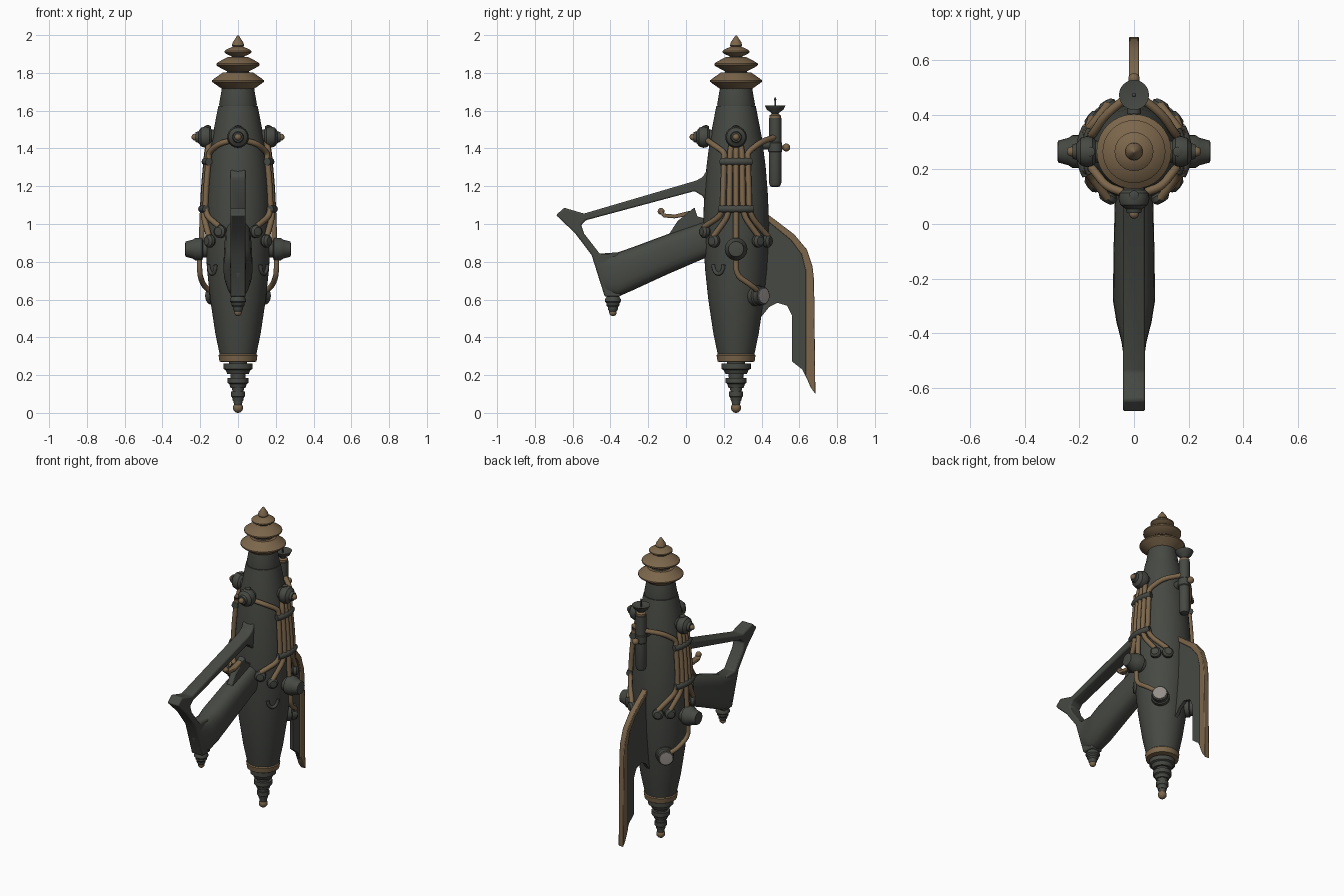
import bpy, bmesh, math
from mathutils import Vector

cube = bpy.data.objects.get("Cube")
if cube:
    bpy.data.objects.remove(cube, do_unlink=True)

AXIS_Y = 0.265
UP = Vector((0, 0, 1))


def material(name, color):
    mat = bpy.data.materials.new(name)
    mat.use_nodes = True
    mat.diffuse_color = (*color, 1)
    mat.node_tree.nodes["Principled BSDF"].inputs["Base Color"].default_value = (*color, 1)
    return mat


DARK = material("dark gunmetal", (0.062, 0.066, 0.056))
BRONZE = material("aged bronze", (0.2, 0.132, 0.07))
GLASS = material("pale gauge glass", (0.3, 0.27, 0.25))


def add_object(name, mesh, mat, angle=0.6):
    mesh.materials.clear()
    mesh.materials.append(mat)
    mesh.shade_smooth()
    mesh.set_sharp_from_angle(angle=angle)
    obj = bpy.data.objects.new(name, mesh)
    bpy.context.collection.objects.link(obj)
    return obj


def finish(name, bm, mat, angle=0.6):
    bmesh.ops.remove_doubles(bm, verts=bm.verts, dist=0.0001)
    bmesh.ops.recalc_face_normals(bm, faces=bm.faces)
    mesh = bpy.data.meshes.new(name)
    bm.to_mesh(mesh)
    bm.free()
    return add_object(name, mesh, mat, angle)


def loft(name, rings, mat):
    """Skin a list of closed rings and cap both ends."""
    bm = bmesh.new()
    loops = [[bm.verts.new(p) for p in ring] for ring in rings]
    count = len(loops[0])
    for a, b in zip(loops, loops[1:]):
        for i in range(count):
            j = (i + 1) % count
            bm.faces.new((a[i], a[j], b[j], b[i]))
    bm.faces.new(loops[0])
    bm.faces.new(loops[-1])
    return finish(name, bm, mat)


def lathe(name, profile, mat, origin=(0, AXIS_Y, 0), axis=UP, seg=32):
    """Turn (radius, height) pairs around an axis."""
    turn = UP.rotation_difference(Vector(axis))
    rings = []
    for r, h in profile:
        r = max(r, 0.00001)
        rings.append([Vector(origin) + turn @ Vector((r * math.cos(t), r * math.sin(t), h))
                      for t in (math.tau * k / seg for k in range(seg))])
    return loft(name, rings, mat)


def ball(name, center, radius, mat):
    arc = [math.pi * k / 10 for k in range(11)]
    return lathe(name, [(radius * math.sin(t), -radius * math.cos(t)) for t in arc],
                 mat, center, seg=16)


def plate(name, outline, half, mat, bevel=0.0):
    """Extrude a (y, z) outline across x."""
    bm = bmesh.new()
    face = bm.faces.new([bm.verts.new((-half, y, z)) for y, z in outline])
    extruded = bmesh.ops.extrude_face_region(bm, geom=[face])["geom"]
    for v in extruded:
        if isinstance(v, bmesh.types.BMVert):
            v.co.x = half
    obj = finish(name, bm, mat)
    if bevel:
        mod = obj.modifiers.new("soft edges", "BEVEL")
        mod.width, mod.segments = bevel, 2
    return obj


def tube(name, points, radius, mat):
    """Round pipe along a path with softened elbows."""
    pts = [Vector(p) for p in points]
    for _ in range(2):
        cut = [pts[0]]
        for a, b in zip(pts, pts[1:]):
            cut += [a.lerp(b, 0.2), a.lerp(b, 0.8)]
        pts = cut + [pts[-1]]
    curve = bpy.data.curves.new(name, "CURVE")
    curve.dimensions = "3D"
    curve.bevel_depth, curve.bevel_resolution = radius, 3
    curve.use_fill_caps = True
    spline = curve.splines.new("POLY")
    spline.points.add(len(pts) - 1)
    for sp, p in zip(spline.points, pts):
        sp.co = (*p, 1)
    temp = bpy.data.objects.new("temp", curve)
    mesh = bpy.data.meshes.new_from_object(temp)
    bpy.data.objects.remove(temp)
    return add_object(name, mesh, mat, 0.9)


# Main hull
HULL = [(0.093, 0.29), (0.12, 0.42), (0.147, 0.6), (0.164, 0.76), (0.172, 0.9), (0.174, 1.0),
        (0.169, 1.15), (0.157, 1.3), (0.138, 1.45), (0.113, 1.58), (0.104, 1.625)]
lathe("hull", HULL, DARK, seg=48)
lathe("nose_collar", [(0.098, 1.62), (0.1, 1.635), (0.085, 1.72)], DARK, seg=48)


def hull_radius(z):
    for (r, h), (r2, h2) in zip(HULL, HULL[1:]):
        if h <= z <= h2:
            return r + (r2 - r) * (z - h) / (h2 - h)
    return HULL[-1][0]


def on_hull(side, angle, z, off=0.0):
    """Point over the hull; angle 0 is the flank, positive turns to the back."""
    r = hull_radius(z) + off
    return Vector((side * r * math.cos(angle), AXIS_Y + r * math.sin(angle), z))


# Nose discs and tip
lathe("nose_core", [(0.068, 1.78), (0.05, 1.83), (0.02, 1.94)], DARK)
for name, z, r, base, height in (("lower", 1.757, 0.137, 0.08, 0.045),
                                 ("middle", 1.845, 0.115, 0.052, 0.04),
                                 ("upper", 1.912, 0.071, 0.028, 0.027)):
    lathe(f"{name}_nose_disc", [(base, z - height), (r - 0.01, z - 0.012), (r, z - 0.004),
                               (r, z + 0.004), (r - 0.01, z + 0.012), (base, z + height)], BRONZE)
lathe("nose_tip", [(0.018, 1.93), (0.032, 1.945), (0.029, 1.96), (0.006, 1.995), (0, 2)], BRONZE)

# Tail band, stepped cone and ball
lathe("tail_band", [(0.09, 0.27), (0.098, 0.272), (0.103, 0.305), (0.096, 0.312)], BRONZE, seg=48)
lathe("tail_stem", [(0.02, 0.03), (0.028, 0.1), (0.05, 0.28)], DARK)
for k, (z, r, h) in enumerate(((0.205, 0.078, 0.056), (0.132, 0.055, 0.054), (0.062, 0.037, 0.05))):
    lathe(f"tail_step_{k + 1}", [(r * 0.72, z), (r * 0.85, z + h * 0.4), (r, z + h * 0.5),
                                 (r, z + h)], DARK)
ball("tail_ball", (0, AXIS_Y, 0.027), 0.027, BRONZE)

# Grip: rounded sections as (y, top, bottom, half width)
rings = []
for y, top, low, half in ((0.16, 1.03, 0.84, 0.065), (0.09, 1.01, 0.815, 0.07),
                          (-0.1, 0.945, 0.733, 0.075), (-0.28, 0.878, 0.65, 0.077),
                          (-0.36, 0.85, 0.615, 0.064), (-0.43, 0.845, 0.618, 0.046),
                          (-0.47, 0.84, 0.74, 0.04)):
    ring = []
    for k in range(20):
        c, s = math.cos(math.tau * k / 20), math.sin(math.tau * k / 20)
        ring.append((half * math.copysign(abs(c) ** 0.75, c), y,
                     (top + low) / 2 + (top - low) / 2 * math.copysign(abs(s) ** 0.75, s)))
    rings.append(ring)
loft("grip", rings, DARK)

# Handle frame with upper bar and rear horn
plate("handle_frame", [(0.15, 1.31), (0.11, 1.285), (0.09, 1.25), (0.055, 1.23), (-0.54, 1.055),
                       (-0.645, 1.086), (-0.688, 1.047), (-0.588, 0.952), (-0.5, 0.836),
                       (-0.43, 0.615), (-0.346, 0.615), (-0.36, 0.84), (-0.456, 0.842),
                       (-0.54, 0.95), (-0.555, 0.995), (-0.53, 1.02), (0.045, 1.174),
                       (0.085, 1.15), (0.12, 1.1), (0.15, 1.1)], 0.041, DARK, 0.008)
for k in range(3):
    z, r = 0.59 - 0.02 * k, 0.043 - 0.008 * k
    lathe(f"grip_foot_{k + 1}", [(r * 0.7, z - 0.014), (r, z), (r, z + 0.01), (r * 0.7, z + 0.03)],
          DARK, (0, -0.387, 0), seg=24)
ball("grip_foot_ball", (0, -0.387, 0.532), 0.02, BRONZE)

# Trigger
plate("trigger_mount", [(-0.1, 0.93), (-0.045, 1.015), (0.045, 1.088), (0.06, 1.04),
                        (0.14, 1.02), (0.14, 0.95)], 0.022, DARK, 0.004)
plate("trigger", [(0.02, 1.07), (-0.06, 1.05), (-0.115, 1.055), (-0.135, 1.078), (-0.145, 1.068),
                  (-0.12, 1.035), (-0.06, 1.03), (0.02, 1.045)], 0.018, BRONZE, 0.004)
ball("trigger_tip", (0, -0.132, 1.067), 0.018, BRONZE)

# Rear fin and its edge strip
plate("fin", [(0.3, 1.04), (0.435, 1.04), (0.565, 0.935), (0.63, 0.85), (0.65, 0.76),
              (0.65, 0.16), (0.615, 0.23), (0.562, 0.272), (0.562, 0.515), (0.536, 0.567),
              (0.483, 0.583), (0.44, 0.56), (0.4, 0.51), (0.3, 0.55)], 0.011, DARK)
plate("fin_edge", [(0.42, 1.06), (0.435, 1.05), (0.573, 0.945), (0.64, 0.865), (0.67, 0.775),
                   (0.678, 0.7), (0.685, 0.1), (0.66, 0.135), (0.632, 0.2), (0.632, 0.76),
                   (0.612, 0.84), (0.555, 0.915), (0.42, 1.025)], 0.018, BRONZE, 0.004)


# Upper bulbs on both flanks and the front
def upper_bulb(name, direction):
    at = (0, AXIS_Y, 1.46)
    lathe(name, [(0.036, 0.1), (0.04, 0.14), (0.053, 0.152), (0.057, 0.172), (0.05, 0.195),
                 (0.03, 0.21), (0.026, 0.225), (0, 0.227)], DARK, at, direction, 24)
    ball(name + "_tip", Vector(at) + Vector(direction) * 0.228, 0.018, BRONZE)
    lathe(name + "_cap", [(0.018, 0.04), (0.018, 0.058), (0, 0.065)], DARK,
          Vector(at) + Vector(direction) * 0.16, seg=12)


upper_bulb("front_bulb", (0, -1, 0))
for label, side in (("left", 1), ("right", -1)):
    upper_bulb(label + "_bulb", (side, 0, 0))

    # Bundle of five pipes with fanned sockets
    for i in range(-2, 3):
        a = 0.19 * i
        target, low = 0.0, 0.88
        if i:
            target = math.copysign(0.27 + 0.39 * abs(i), i)
            low = 0.975 if i == -2 else 0.925
        path = [on_hull(side, a, z, 0.016) for z in (1.34, 1.2, 1.05)]
        path.append(on_hull(side, target, low + 0.01, 0.022))
        if i == -2:
            top = [on_hull(side, -1.4, 1.445, 0.018), on_hull(side, -0.9, 1.425, 0.022)]
        elif i == 2:
            top = [Vector((side * 0.015, 0.472, 1.46)), on_hull(side, 0.9, 1.435, 0.03)]
        else:
            top = [on_hull(side, a * 0.7, 1.44, 0.012)]
        tube(f"{label}_pipe_{i + 3}", top + [on_hull(side, a, 1.38, 0.018)] + path, 0.0155, BRONZE)
        if i:
            out = Vector((side * math.cos(target), math.sin(target), 0))
            lathe(f"{label}_socket_{i + 3}", [(0.026, 0.14), (0.026, 0.175), (0.034, 0.182),
                  (0.034, 0.2), (0.022, 0.212), (0, 0.214)], DARK, (0, AXIS_Y, low - 0.015), out, 20)
    for k, z in enumerate((1.33, 1.08)):
        tube(f"{label}_clamp_{k + 1}", [on_hull(side, 0.095 * n, z, 0.02) for n in range(-5, 6)],
             0.02, DARK)

    # Large flank socket with the pipe down to the gauge
    lathe(label + "_flank_socket", [(0.045, 0.13), (0.045, 0.185), (0.06, 0.19), (0.06, 0.225),
          (0.05, 0.24), (0.04, 0.278), (0.03, 0.28), (0, 0.28)], DARK, (0, AXIS_Y, 0.867),
          (side, 0, 0), 24)
    tube(label + "_gauge_pipe", [on_hull(side, 0, 0.85, 0.035), on_hull(side, 0, 0.73, 0.042),
         on_hull(side, 0.42, 0.675, 0.045), on_hull(side, 0.75, 0.635, 0.035)], 0.0145, BRONZE)
    out = Vector((side * math.cos(0.8), math.sin(0.8), 0))
    lathe(label + "_gauge_case", [(0.055, 0.12), (0.055, 0.165), (0.048, 0.17), (0.048, 0.2),
          (0.042, 0.203)], DARK, (0, AXIS_Y, 0.62), out)
    lathe(label + "_gauge_face", [(0.042, 0.2), (0.04, 0.206), (0, 0.208)], GLASS,
          (0, AXIS_Y, 0.62), out)

    # Crescent vent low on the front quarter
    tube(label + "_vent", [on_hull(side, -0.6 + 0.2 * math.cos(t), 0.785 - 0.05 * math.sin(t), 0.004)
                           for t in (math.pi * k / 6 for k in range(7))], 0.01, DARK)

# Rear scope tube with dish and aerial
SCOPE = (0, 0.472, 0)
lathe("scope_tube", [(0.012, 1.195), (0.026, 1.2), (0.033, 1.22), (0.033, 1.38), (0.037, 1.385),
                     (0.037, 1.43), (0.033, 1.435), (0.033, 1.56), (0.02, 1.57)], DARK, SCOPE, seg=24)
lathe("scope_ring", [(0.03, 1.555), (0.03, 1.575), (0.016, 1.585)], BRONZE, SCOPE, seg=24)
lathe("scope_dish", [(0.014, 1.575), (0.022, 1.59), (0.044, 1.605), (0.055, 1.628), (0.05, 1.628),
                     (0, 1.612)], DARK, SCOPE, seg=24)
lathe("scope_aerial", [(0.005, 1.61), (0.005, 1.655), (0.008, 1.66), (0, 1.672)], DARK, SCOPE, seg=10)
tube("scope_bracket", [(0, 0.38, 1.42), (0, 0.47, 1.42)], 0.026, DARK)
tube("scope_knob_stem", [(0, 0.47, 1.405), (0, 0.53, 1.405)], 0.01, BRONZE)
ball("scope_knob", (0, 0.531, 1.405), 0.021, BRONZE)
